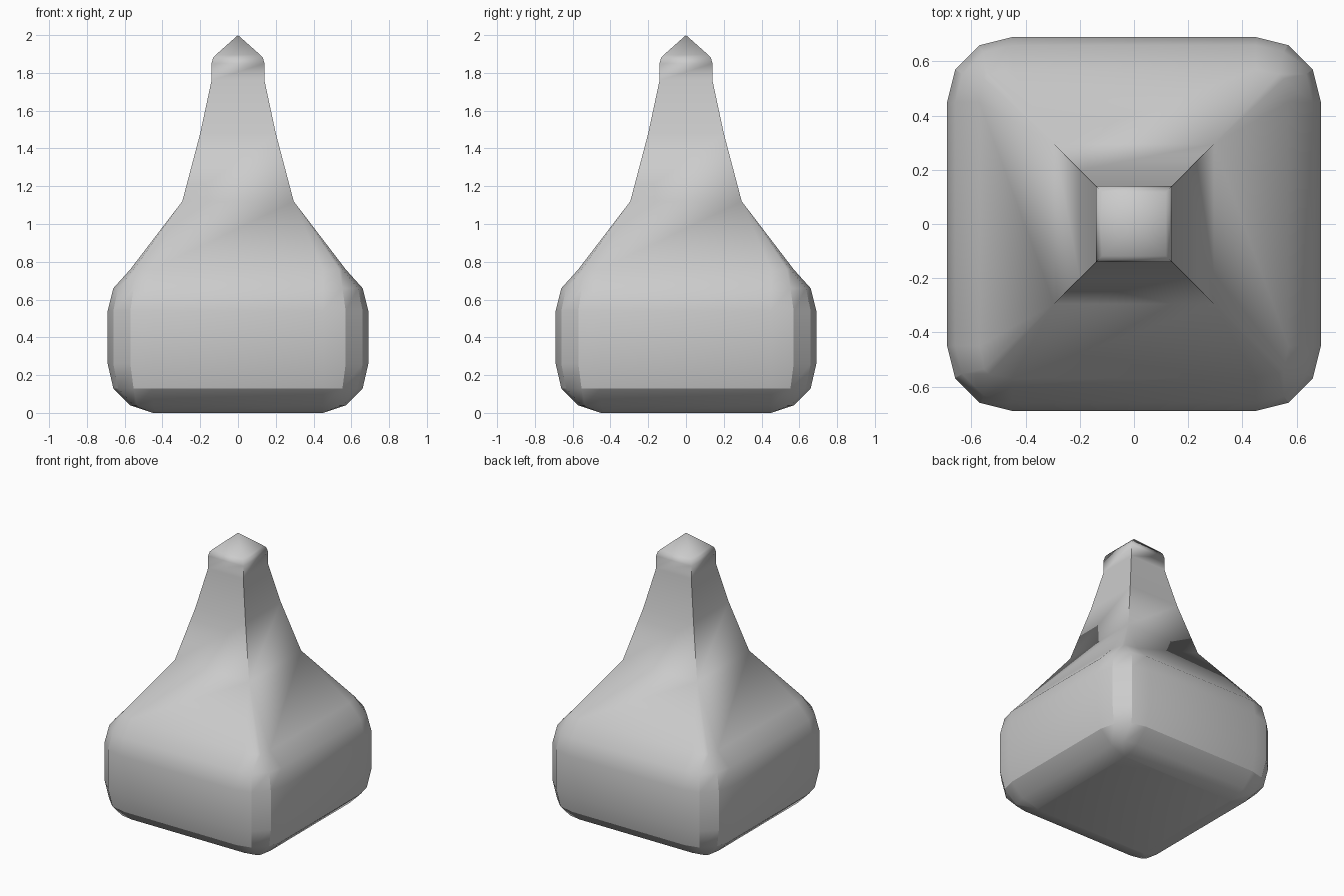
import bpy, bmesh, math

if "Cube" in bpy.data.objects:
    bpy.data.objects.remove(bpy.data.objects["Cube"])

# Rings from bottom to top: height, half width, flat half length, rounding point (p, q)
RINGS = [
    (0.00, 0.45, 0.44, 0.447, 0.445),
    (0.04, 0.57, 0.45, 0.553, 0.535),
    (0.13, 0.66, 0.45, 0.635, 0.553),
    (0.26, 0.69, 0.45, 0.66, 0.57),
    (0.54, 0.69, 0.45, 0.66, 0.57),
    (0.66, 0.66, 0.45, 0.635, 0.553),
    (0.76, 0.57, 0.45, 0.553, 0.535),
]
# Square neck and cap: height, half width
NECK = [(1.12, 0.295), (1.48, 0.20), (1.76, 0.14), (1.85, 0.14), (1.88, 0.132), (1.895, 0.118)]
RINGS += [(z, h, h, h, h) for z, h in NECK]


def ring_points(z, h, c, p, q):
    corner = [(h, c), (p, q), (q, p), (c, h)]
    pts = []
    for i in range(4):
        a, b = [(1, 0), (0, 1), (-1, 0), (0, -1)][i]
        pts += [(x * a - y * b, x * b + y * a, z) for x, y in corner]
    return pts


# Rounded base flowing into the tapered neck
bm = bmesh.new()
rings = [[bm.verts.new(p) for p in ring_points(*r)] for r in RINGS]
n = len(rings[0])
for lo, hi in zip(rings, rings[1:]):
    for i in range(n):
        j = (i + 1) % n
        bm.faces.new((lo[i], lo[j], hi[j], hi[i]))
bm.faces.new(rings[0][::-1])

# Pointed tip
tip = bm.verts.new((0, 0, 2.0))
for i in range(n):
    bm.faces.new((rings[-1][i], rings[-1][(i + 1) % n], tip))

# Neck corners collapse to single points
bmesh.ops.remove_doubles(bm, verts=bm.verts, dist=0.0005)
bmesh.ops.recalc_face_normals(bm, faces=bm.faces)

# Smooth shading, crisp on strong edges except the soft shoulder ridges
for f in bm.faces:
    f.smooth = True
for e in bm.edges:
    mid_z = (e.verts[0].co.z + e.verts[1].co.z) / 2
    soft = 0.7 < mid_z < 1.13 or mid_z > 1.86
    e.smooth = soft or e.calc_face_angle(0) < math.radians(30)

mesh = bpy.data.meshes.new("tapered_body")
bm.to_mesh(mesh)
bm.free()
body = bpy.data.objects.new("tapered_body", mesh)
bpy.context.collection.objects.link(body)
